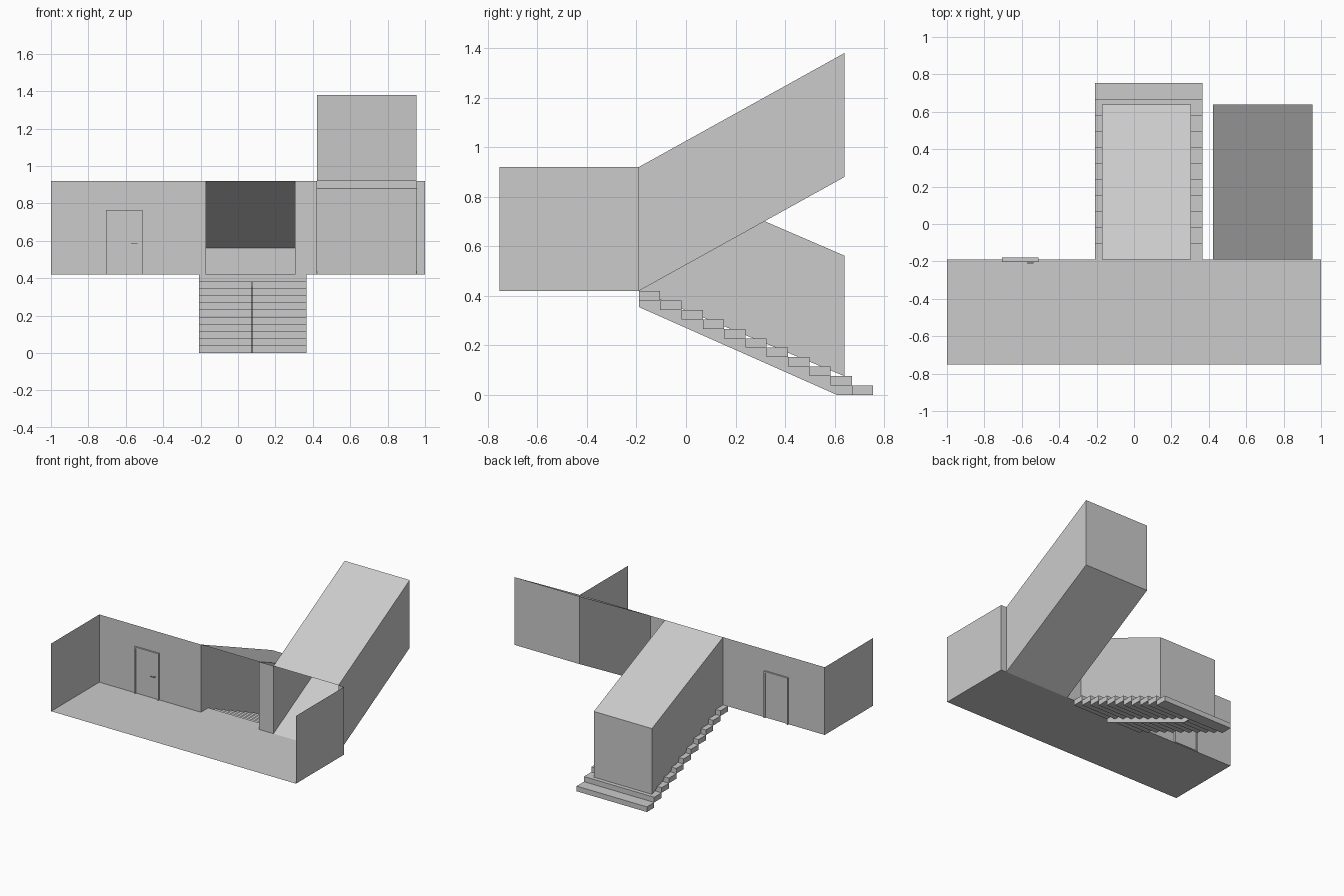
import bpy, bmesh

if "Cube" in bpy.data.objects:
    bpy.data.objects.remove(bpy.data.objects["Cube"])

# Key levels and depths
ZF, ZC = 0.42, 0.92            # corridor floor and wall top
YF, YB, YE = -0.752, -0.19, 0.64   # corridor front, back wall, shaft end
STEPS, RISE, RUN = 11, 0.42 / 11, 0.945 / 11


def sheet(name, polys):
    """Thin surface object made from a few polygons."""
    bm = bmesh.new()
    for poly in polys:
        bm.faces.new([bm.verts.new(p) for p in poly])
    bmesh.ops.remove_doubles(bm, verts=bm.verts, dist=1e-4)
    me = bpy.data.meshes.new(name)
    bm.to_mesh(me)
    bm.free()
    ob = bpy.data.objects.new(name, me)
    bpy.context.collection.objects.link(ob)
    return ob


def box(name, x0, x1, y0, y1, z0, z1):
    bpy.ops.mesh.primitive_cube_add(
        size=1, location=((x0 + x1) / 2, (y0 + y1) / 2, (z0 + z1) / 2))
    ob = bpy.context.object
    ob.name = name
    ob.scale = (x1 - x0, y1 - y0, z1 - z0)
    return ob


def wall_y(x0, x1, y, z0, z1):
    return [(x0, y, z0), (x1, y, z0), (x1, y, z1), (x0, y, z1)]


def shaft(name, x0, x1, bottom, top, floor):
    """Sloping passage behind the back wall, closed at its far end."""
    polys = [[(x, YB, ZF), (x, YE, bottom), (x, YE, top), (x, YB, ZC)]
             for x in (x0, x1)]
    polys.append([(x0, YB, ZC), (x1, YB, ZC), (x1, YE, top), (x0, YE, top)])
    polys.append(wall_y(x0, x1, YE, bottom, top))
    if floor:
        polys.append([(x0, YB, ZF), (x1, YB, ZF), (x1, YE, bottom), (x0, YE, bottom)])
    return sheet(name, polys)


# Corridor floor, end walls and back wall with two full-height openings
sheet("corridor_floor", [[(-1, YF, ZF), (1, YF, ZF), (1, YB, ZF), (-1, YB, ZF)]])
for side, x in (("left", -1), ("right", 1)):
    sheet(side + "_end_wall", [[(x, YF, ZF), (x, YB, ZF), (x, YB, ZC), (x, YF, ZC)]])
sheet("back_wall", [wall_y(a, b, YB, ZF, ZC)
                    for a, b in ((-1, -0.17), (0.305, 0.423), (0.955, 1))])

# Upward passage with a ramp floor, downward passage over the stairs
shaft("upper_passage", 0.423, 0.955, 0.88, 1.38, True)
shaft("lower_passage", -0.17, 0.305, 0.076, 0.562, False)

# Stair treads
for i in range(STEPS):
    y, z = YB + i * RUN, ZF - i * RISE
    box(f"step_{i + 1}", -0.209, 0.365, y, y + RUN, z - RISE, z)

# Thin central stringer under the treads: sawtooth top, sloping underside
profile = [(YB, 0.355), (0.61, 0.0)]
for i in reversed(range(STEPS - 1)):
    y, z = YB + (i + 1) * RUN, ZF - (i + 1) * RISE
    profile += [(y, z - RISE), (y, z)]
    if i == 0:
        profile.append((YB, z))
stringer = sheet("stair_stringer", [[(0.075, y, z) for y, z in profile]])
mod = stringer.modifiers.new("thickness", "SOLIDIFY")
mod.thickness, mod.offset = 0.006, 0

# Door frame, leaf and lever handle
for name, x0, x1, z0, z1 in (("left_jamb", -0.705, -0.696, ZF, 0.765),
                             ("right_jamb", -0.519, -0.51, ZF, 0.765),
                             ("door_head", -0.696, -0.519, 0.756, 0.765)):
    box(name, x0, x1, -0.202, -0.178, z0, z1)
box("door_leaf", -0.696, -0.519, -0.196, -0.184, ZF + 0.004, 0.756)
box("handle_lever", -0.573, -0.538, -0.211, -0.206, 0.582, 0.587)
box("handle_neck", -0.543, -0.538, -0.207, -0.196, 0.582, 0.587)
